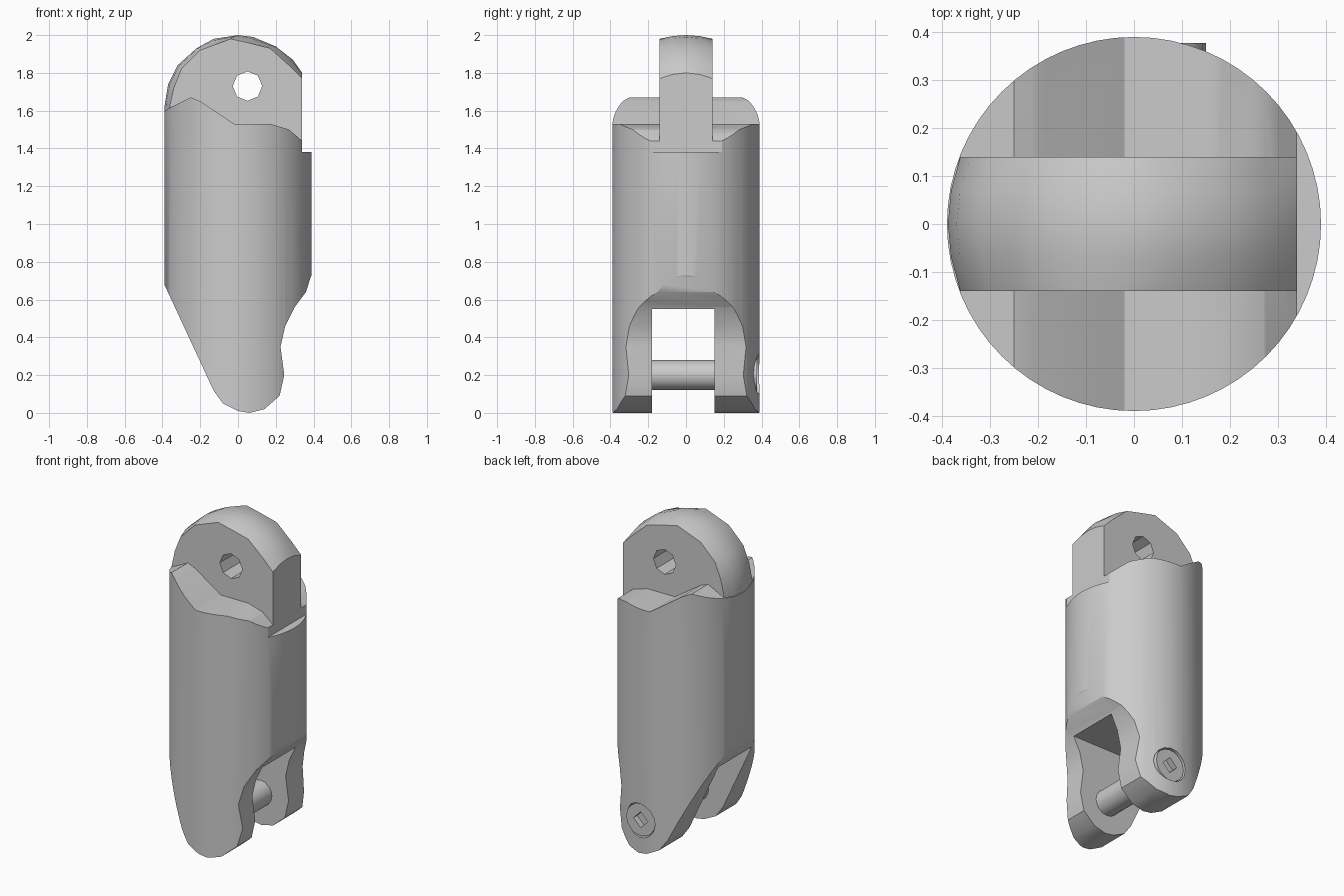
import bpy, bmesh, math

cube = bpy.data.objects.get("Cube")
if cube:
    bpy.data.objects.remove(cube, do_unlink=True)

metal = bpy.data.materials.new("plain grey")
metal.use_nodes = True
GREY = (0.6, 0.6, 0.6, 1)
metal.diffuse_color = GREY
metal.node_tree.nodes["Principled BSDF"].inputs["Base Color"].default_value = GREY


def loft(name, sections):
    """Closed solid through (y, [(x, z), ...]) outlines."""
    bm = bmesh.new()
    rings = [[bm.verts.new((x, y, z)) for x, z in pts] for y, pts in sections]
    for a, b in zip(rings, rings[1:]):
        for i in range(len(a)):
            j = (i + 1) % len(a)
            bm.faces.new((a[i], a[j], b[j], b[i]))
    bm.faces.new(rings[0])
    bm.faces.new(rings[-1])
    bmesh.ops.recalc_face_normals(bm, faces=bm.faces)
    mesh = bpy.data.meshes.new(name)
    bm.to_mesh(mesh)
    bm.free()
    mesh.materials.append(metal)
    obj = bpy.data.objects.new(name, mesh)
    bpy.context.collection.objects.link(obj)
    return obj


def prism(name, pts, y0, y1):
    return loft(name, [(y0, pts), (y1, pts)])


def rod(name, x, z, r, y0, y1, sides):
    """Polygonal rod running along y."""
    turns = [2 * math.pi * i / sides for i in range(sides)]
    return prism(name, [(x + r * math.cos(t), z + r * math.sin(t)) for t in turns], y0, y1)


def combine(obj, other, operation):
    """Apply a boolean and discard the helper."""
    mod = obj.modifiers.new(operation.lower(), "BOOLEAN")
    mod.operation = operation
    mod.solver = "EXACT"
    mod.object = other
    bpy.context.view_layer.objects.active = obj
    bpy.ops.object.modifier_apply(modifier=mod.name)
    bpy.data.objects.remove(other, do_unlink=True)


# Round body trimmed to its side profile
bpy.ops.mesh.primitive_cylinder_add(vertices=64, radius=0.39, depth=2.4, location=(0, 0, 1))
body = bpy.context.object
body.name = "finger_segment_body"
body.data.materials.append(metal)
side_profile = [
    (-0.5, 0.92), (-0.39, 0.68), (-0.13, 0.12), (-0.08, 0.05), (0, 0.01),
    (0.06, 0), (0.14, 0.02), (0.22, 0.09), (0.245, 0.2), (0.225, 0.35),
    (0.25, 0.46), (0.3, 0.56), (0.36, 0.64), (0.385, 0.72), (0.5, 0.9),
    (0.5, 1.38), (0.34, 1.38), (0.34, 1.44), (0.27, 1.5), (0.17, 1.53),
    (-0.02, 1.53), (-0.2, 1.65), (-0.25, 1.67), (-0.37, 1.61), (-0.5, 1.54)]
combine(body, prism("side_trim", side_profile, -0.6, 0.6), "INTERSECT")

# Slot between the two lower prongs
slot = [(-0.6, -0.2), (0.6, -0.2), (0.6, 0.55), (-0.6, 0.55)]
combine(body, prism("slot_cutter", slot, -0.18, 0.15), "DIFFERENCE")

# Upper hinge tongue with a softly crowned edge
base = [(0.34, 1.3), (-0.388, 1.3)]
crown = base + [(-0.388, 1.63), (-0.37, 1.74), (-0.32, 1.84), (-0.22, 1.93), (-0.13, 1.98),
                (0, 2), (0.08, 1.99), (0.2, 1.94), (0.29, 1.87), (0.34, 1.8)]
edge = [(0.34, 1.3), (-0.362, 1.3), (-0.362, 1.62), (-0.34, 1.72), (-0.3, 1.82), (-0.2, 1.92),
        (-0.12, 1.95), (-0.04, 1.98), (0.05, 1.96), (0.17, 1.93), (0.27, 1.84), (0.34, 1.77)]


def blend(t):
    return [(a + (c - a) * t, b + (d - b) * t) for (a, b), (c, d) in zip(crown, edge)]


tongue = loft("hinge_tongue", [(y, blend((y / 0.14) ** 2)) for y in (-0.14, -0.07, 0, 0.07, 0.14)])
combine(tongue, rod("tongue_bore", 0.05, 1.73, 0.078, -0.3, 0.3, 8), "DIFFERENCE")

# Recess for the screw head, then the pin and its socketed head
combine(body, rod("head_recess", 0.05, 0.205, 0.106, 0.34, 0.5, 16), "DIFFERENCE")
pin = rod("hinge_pin", 0.05, 0.2, 0.08, -0.25, 0.3, 16)
head = rod("screw_head", 0.05, 0.205, 0.1, 0.3, 0.377, 16)
combine(head, rod("square_socket", 0.05, 0.205, 0.05, 0.34, 0.5, 4), "DIFFERENCE")

# Smooth shading with crisp edges
bpy.ops.object.select_all(action="DESELECT")
for obj in (body, tongue, pin, head):
    obj.select_set(True)
bpy.context.view_layer.objects.active = body
bpy.ops.object.shade_smooth_by_angle(angle=math.radians(30))
